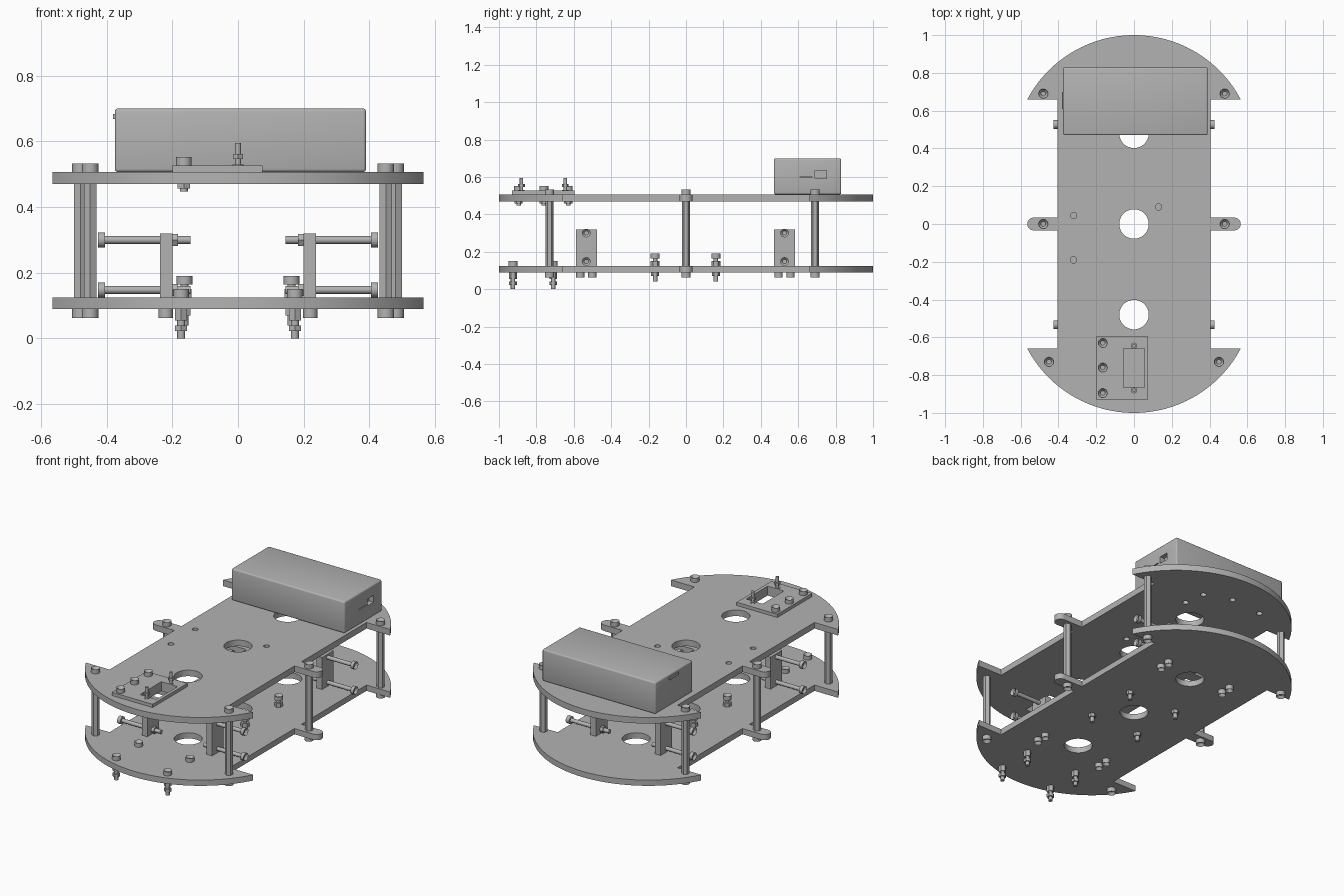
import bpy, bmesh, math
from mathutils import Matrix, Vector

if "Cube" in bpy.data.objects:
    bpy.data.objects.remove(bpy.data.objects["Cube"])

grey = bpy.data.materials.new("plain_grey")
grey.use_nodes = True
grey.diffuse_color = (0.45, 0.45, 0.45, 1)
grey.node_tree.nodes["Principled BSDF"].inputs["Base Color"].default_value = (0.45, 0.45, 0.45, 1)

LOW, LOW_TOP = 0.09, 0.125
HIGH, HIGH_TOP = 0.47, 0.507


def finish(name, mesh, smooth=False):
    obj = bpy.data.objects.new(name, mesh)
    bpy.context.collection.objects.link(obj)
    mesh.materials.clear()
    mesh.materials.append(grey)
    if smooth:
        bpy.ops.object.select_all(action='DESELECT')
        obj.select_set(True)
        bpy.context.view_layer.objects.active = obj
        bpy.ops.object.shade_smooth_by_angle(angle=math.radians(35))
    return obj


def circle(x, y, r, n=32):
    return [(x + r * math.cos(2 * math.pi * i / n), y + r * math.sin(2 * math.pi * i / n)) for i in range(n)]


def rect(x0, x1, y0, y1):
    return [(x0, y0), (x1, y0), (x1, y1), (x0, y1)]


def sheet(name, loops, z0, z1):
    """Flat plate: first loop is the outline, the others are holes."""
    curve = bpy.data.curves.new(name + "_profile", 'CURVE')
    curve.dimensions, curve.fill_mode, curve.extrude = '2D', 'BOTH', (z1 - z0) / 2
    for loop in loops:
        s = curve.splines.new('POLY')
        s.points.add(len(loop) - 1)
        for p, (x, y) in zip(s.points, loop):
            p.co = (x, y, 0, 1)
        s.use_cyclic_u = True
    tmp = bpy.data.objects.new(name + "_profile", curve)
    bpy.context.collection.objects.link(tmp)
    bpy.context.view_layer.update()
    mesh = bpy.data.meshes.new_from_object(tmp.evaluated_get(bpy.context.evaluated_depsgraph_get()))
    bpy.data.objects.remove(tmp)
    bm = bmesh.new()
    bm.from_mesh(mesh)
    bmesh.ops.remove_doubles(bm, verts=bm.verts, dist=1e-5)
    bmesh.ops.recalc_face_normals(bm, faces=bm.faces)
    bm.to_mesh(mesh)
    bm.free()
    obj = finish(name, mesh, True)
    obj.location.z = (z0 + z1) / 2
    return obj


def block(name, lo, hi, bevel=0):
    bm = bmesh.new()
    bmesh.ops.create_cube(bm, size=1)
    for v in bm.verts:
        v.co = [(a + b) / 2 + c * (b - a) for a, b, c in zip(lo, hi, v.co)]
    if bevel:
        bmesh.ops.bevel(bm, geom=bm.edges[:], offset=bevel, segments=3, profile=0.5, affect='EDGES')
    mesh = bpy.data.meshes.new(name)
    bm.to_mesh(mesh)
    bm.free()
    return finish(name, mesh, bevel > 0)


def rod(bm, r, z0, z1, n=20, socket=False):
    """Cylinder along z; socket sinks a hexagonal recess into its z1 end."""
    m = Matrix.Translation((0, 0, (z0 + z1) / 2))
    verts = bmesh.ops.create_cone(bm, cap_ends=True, segments=n, radius1=r, radius2=r,
                                  depth=abs(z1 - z0), matrix=m)["verts"]
    if socket:
        side = 1 if z1 > z0 else -1
        cap = next(f for f in {f for v in verts for f in v.link_faces} if f.normal.z * side > 0.9)
        bmesh.ops.inset_region(bm, faces=[cap], thickness=r * 0.5)
        bmesh.ops.translate(bm, verts=cap.verts[:], vec=(0, 0, (z0 - z1) * 0.6))


def fastener(name, x, y, parts, turn=None):
    """parts: (radius, z0, z1, sides, socket)"""
    bm = bmesh.new()
    for p in parts:
        rod(bm, *p)
    if turn:
        bmesh.ops.transform(bm, matrix=turn, verts=bm.verts)
    mesh = bpy.data.meshes.new(name)
    bm.to_mesh(mesh)
    bm.free()
    obj = finish(name, mesh, True)
    obj.location = (x, y, 0)
    return obj


# Deck outline: arc-ended body with side tabs
R, CY, TIP_X, TIP_Y, BODY, TAB = 0.639, 0.361, 0.565, 0.66, 0.405, 0.034
half = math.atan2(TIP_X, TIP_Y - CY)
arc = [(R * math.sin(a), CY + R * math.cos(a)) for a in (half * (1 - i / 24) for i in range(49))]
right_tab = [(BODY, -TAB)] + [(TIP_X - TAB + TAB * math.cos(a), TAB * math.sin(a))
                              for a in (math.pi * (i / 12 - 0.5) for i in range(13))] + [(BODY, TAB)]
side = right_tab + [(BODY, TIP_Y)] + arc + [(-BODY, TIP_Y)]
outline = side + [(-x, -y) for x, y in right_tab] + [(-BODY, -TIP_Y)] + [(-x, -y) for x, y in arc] + [(BODY, -TIP_Y)]

big_holes = [circle(0, y, 0.078, 48) for y in (-0.48, 0, 0.48)]
small_holes = [circle(x, y, 0.017, 20) for x, y in
               ((-0.32, 0.045), (-0.32, -0.19), (0.13, 0.09), (0.12, 0.74), (-0.04, 0.8), (0.14, 0.61), (-0.25, 0.78))]
window = rect(-0.055, 0.055, -0.865, -0.66)
sheet("lower_deck", [outline] + big_holes, LOW, LOW_TOP)
sheet("upper_deck", [outline] + big_holes + small_holes + [window], HIGH, HIGH_TOP)

# Sensor mounting plate at the front
sheet("mount_plate", [rect(-0.2, 0.075, -0.93, -0.595), window], HIGH_TOP, 0.527)
for y in (-0.63, -0.76, -0.895):
    fastener("mount_screw", -0.165, y, [(0.024, 0.527, 0.553, 20, True), (0.012, 0.447, 0.527),
                                        (0.022, 0.457, HIGH, 6)])
for y in (-0.645, -0.88):
    fastener("mount_pin", 0, y, [(0.009, HIGH, 0.595), (0.018, 0.547, 0.562, 6), (0.017, 0.51, 0.529)])

for s in (-1, 1):
    # Pillars between the decks
    for x, y in ((0.48, 0.69), (0.48, 0), (0.45, -0.73)):
        fastener("pillar", s * x, y, [(0.022, LOW_TOP, HIGH, 6), (0.025, HIGH_TOP, 0.533, 20, True),
                                      (0.025, LOW, 0.063, 20, True)])
    # Motor brackets with long cross bolts
    for y in (-0.533, 0.527):
        x0, x1 = sorted((s * 0.2, s * 0.237))
        block("motor_bracket", (x0, y - 0.056, LOW_TOP), (x1, y + 0.056, 0.32))
        for dy in (-0.032, 0.032):
            fastener("bracket_screw", s * 0.22, y + dy, [(0.022, LOW, 0.063, 20, True)])
        for z in (0.148, 0.3):
            bolt = fastener("motor_bolt", 0, y, [(0.012, 0.145, 0.405), (0.023, 0.405, 0.427, 20, True),
                                                 (0.021, 0.182, 0.2, 6)],
                            Matrix.Rotation(s * math.pi / 2, 4, 'Y'))
            bolt.location.z = z
    # Front caster bolts
    for y in (-0.925, -0.71):
        fastener("caster_bolt", s * 0.173, y, [(0.024, LOW_TOP, 0.15, 20, True), (0.012, 0, LOW_TOP),
                                               (0.021, 0.055, LOW, 6), (0.021, 0.022, 0.04, 6)])
    # Middle deck bolts
    for y in (-0.165, 0.16):
        fastener("deck_bolt", s * 0.163, y, [(0.024, 0.165, 0.19, 20, True), (0.012, 0.04, 0.165),
                                             (0.024, LOW_TOP, 0.15, 6), (0.021, 0.07, LOW, 6)])

# Battery pack with socket, slit and button
pack = block("battery_pack", (-0.375, 0.47, HIGH_TOP), (0.39, 0.83, 0.7), 0.009)
for name, lo, hi in (("port_cutter", (0.36, 0.69, 0.592), (0.42, 0.75, 0.634)),
                     ("slit_cutter", (0.375, 0.61, 0.597), (0.42, 0.675, 0.603))):
    cutter = block(name, lo, hi)
    cutter.hide_render = True
    cutter.hide_set(True)
    cutter.display_type = 'WIRE'
    mod = pack.modifiers.new(name, 'BOOLEAN')
    mod.operation, mod.object, mod.solver = 'DIFFERENCE', cutter, 'EXACT'
block("battery_button", (-0.381, 0.61, 0.668), (-0.37, 0.7, 0.684))
